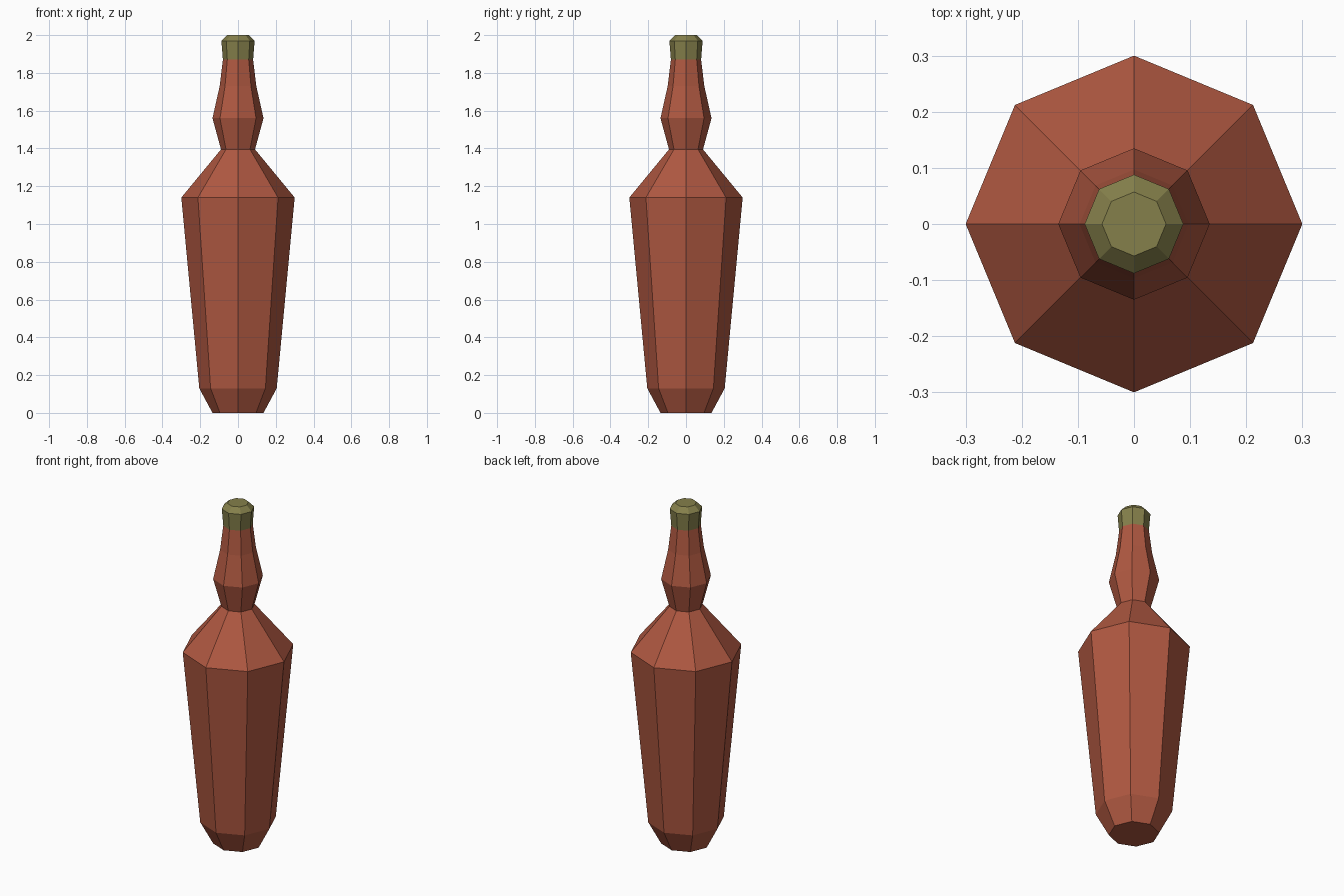
import bpy
import bmesh
from math import cos, sin, tau

if "Cube" in bpy.data.objects:
    bpy.data.objects.remove(bpy.data.objects["Cube"], do_unlink=True)

SIDES = 8


def material(name, rgb):
    mat = bpy.data.materials.new(name)
    mat.use_nodes = True
    color = (*rgb, 1)
    mat.diffuse_color = color
    mat.node_tree.nodes["Principled BSDF"].inputs["Base Color"].default_value = color
    return mat


def turned_part(name, profile, mat, cap_bottom=False, cap_top=False):
    """Sweep (radius, height) points round the z axis into flat facets."""
    bm = bmesh.new()
    rings = [
        [bm.verts.new((r * cos(tau * i / SIDES), r * sin(tau * i / SIDES), z))
         for i in range(SIDES)]
        for r, z in profile
    ]
    for low, high in zip(rings, rings[1:]):
        for i in range(SIDES):
            j = (i + 1) % SIDES
            bm.faces.new((low[i], low[j], high[j], high[i]))
    if cap_bottom:
        bm.faces.new(rings[0][::-1])
    if cap_top:
        bm.faces.new(rings[-1])
    mesh = bpy.data.meshes.new(name)
    bm.to_mesh(mesh)
    bm.free()
    mesh.materials.append(mat)
    obj = bpy.data.objects.new(name, mesh)
    bpy.context.collection.objects.link(obj)
    return obj


red_glass = material("red_glass", (0.43, 0.098, 0.053))
olive_cork = material("olive_cork", (0.235, 0.215, 0.07))

# Bottle: tapered base, flared body, sloped shoulder and bulging neck
turned_part("bottle", [
    (0.135, 0), (0.205, 0.13), (0.30, 1.14), (0.09, 1.395),
    (0.135, 1.56), (0.097, 1.73), (0.08, 1.87),
], red_glass, cap_bottom=True)

# Stopper: bevelled cork sitting on the neck
turned_part("stopper", [
    (0.08, 1.87), (0.088, 1.97), (0.057, 2.0),
], olive_cork, cap_top=True)
